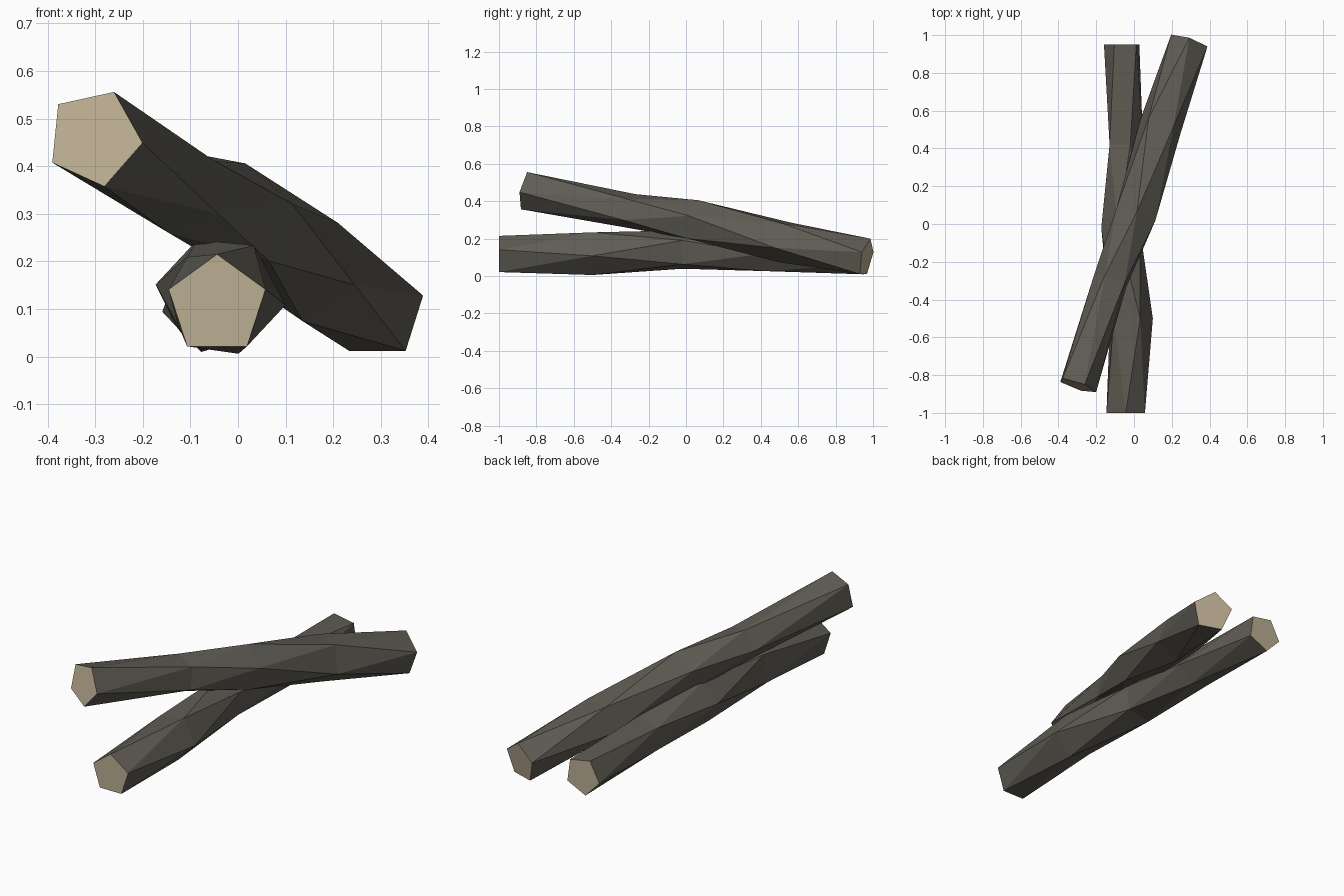
import bpy, bmesh, math

if "Cube" in bpy.data.objects:
    bpy.data.objects.remove(bpy.data.objects["Cube"])


def material(name, rgb):
    m = bpy.data.materials.new(name)
    m.diffuse_color = (*rgb, 1)
    m.use_nodes = True
    m.node_tree.nodes["Principled BSDF"].inputs["Base Color"].default_value = m.diffuse_color
    return m


bark = material("dark bark", (0.115, 0.108, 0.088))
wood = material("cut wood", (0.50, 0.42, 0.29))

SIDES = 5


def make_log(name, rings, slope_x=0.0, slope_z=0.0, squash=1.0):
    """Twisting five-sided log. Ring: (x, y, z, radius, first corner angle).
    The slopes tilt each ring square to the log's axis."""
    bm = bmesh.new()
    loops = []
    for x, y, z, r, phase in rings:
        loop = []
        for i in range(SIDES):
            a = math.radians(phase + i * 360 / SIDES)
            dx, dz = r * squash * math.cos(a), r * math.sin(a)
            loop.append(bm.verts.new((x + dx, y - dx * slope_x - dz * slope_z, z + dz)))
        loops.append(loop)
    # bark: each twisted side is a pair of triangles
    for a, b in zip(loops, loops[1:]):
        for i in range(SIDES):
            j = (i + 1) % SIDES
            bm.faces.new((a[i], a[j], b[i]))
            bm.faces.new((a[j], b[j], b[i]))
    # sawn ends
    for loop in (loops[0], loops[-1]):
        bm.faces.new(loop).material_index = 1
    bmesh.ops.recalc_face_normals(bm, faces=bm.faces)
    mesh = bpy.data.meshes.new(name)
    bm.to_mesh(mesh)
    bm.free()
    mesh.materials.append(bark)
    mesh.materials.append(wood)
    obj = bpy.data.objects.new(name, mesh)
    bpy.context.collection.objects.link(obj)


# log lying flat on the ground
make_log("lower_log", [
    (-0.044, -1.00, 0.108, 0.107, 18),
    (-0.020, -0.50, 0.125, 0.121, 64),
    (-0.065, -0.02, 0.138, 0.109, 101),
    (-0.050, 0.42, 0.120, 0.098, 144),
    (-0.060, 0.95, 0.108, 0.100, 188),
])

# log leaning across it, raised at the front
make_log("leaning_log", [
    (-0.302, -0.855, 0.460, 0.105, -6),
    (-0.120, -0.300, 0.350, 0.095, 40),
    (0.008, 0.045, 0.295, 0.111, 86),
    (0.140, 0.520, 0.190, 0.116, 124),
    (0.293, 0.965, 0.096, 0.104, 162),
], slope_x=0.326, slope_z=-0.20, squash=0.97)
